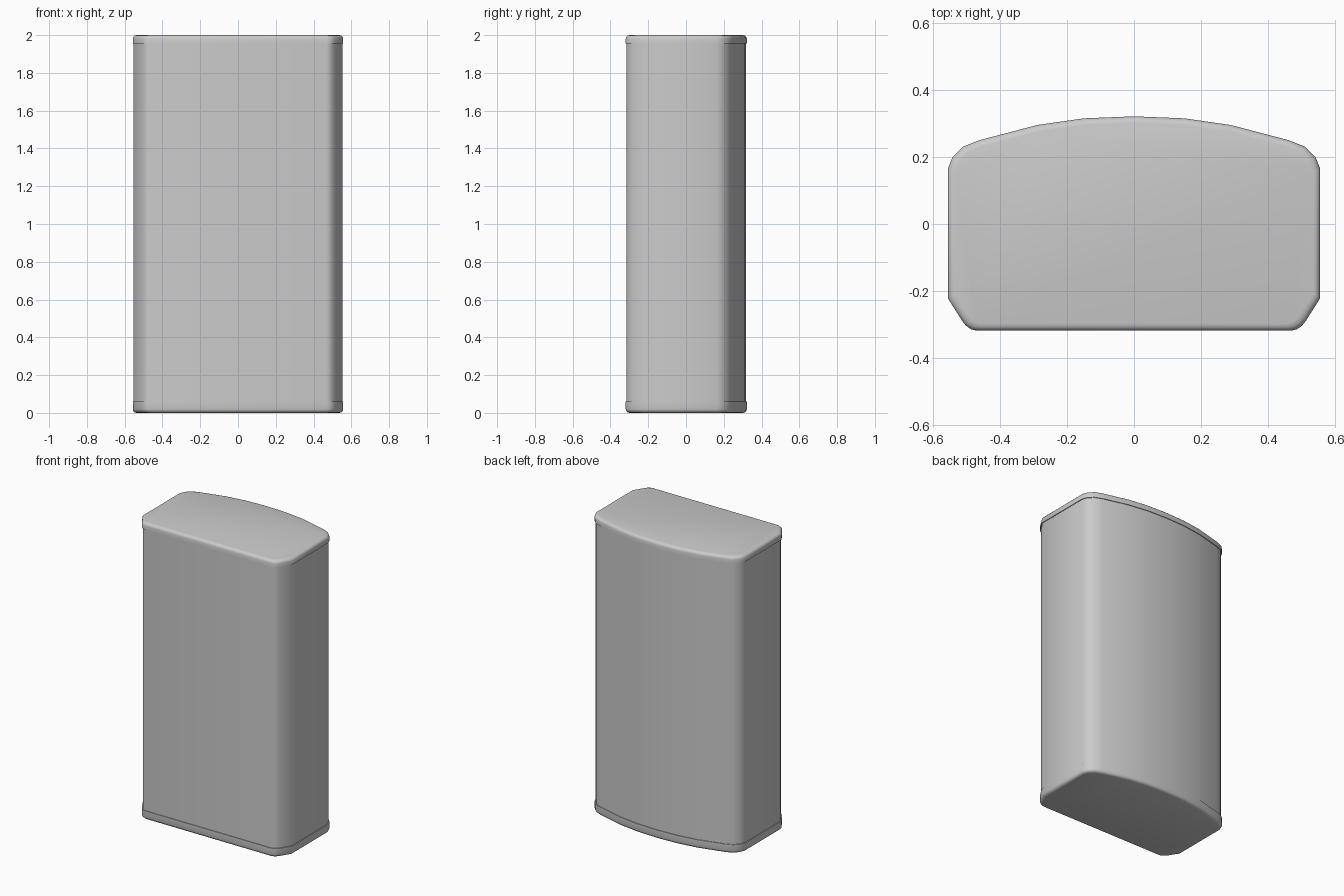
import bpy, bmesh, math

if "Cube" in bpy.data.objects:
    bpy.data.objects.remove(bpy.data.objects["Cube"])

# Right half of the footprint, from front centre round to the back
HALF = [(0.47, -0.319), (0.487, -0.315), (0.503, -0.304), (0.514, -0.29),
        (0.557, -0.222), (0.557, 0.165), (0.543, 0.2), (0.512, 0.231),
        (0.465, 0.25), (0.29, 0.296), (0.15, 0.316)]
OUTLINE = HALF + [(0, 0.322)] + [(-x, y) for x, y in reversed(HALF)]


def stack(name, rings):
    """Loft the footprint through (inset, z) rings and close both ends."""
    bm = bmesh.new()
    loops = []
    for inset, z in rings:
        sx, sy = 1 - inset / 0.557, 1 - inset / 0.32
        loops.append([bm.verts.new((x * sx, y * sy, z)) for x, y in OUTLINE])
    n = len(OUTLINE)
    for a, b in zip(loops, loops[1:]):
        for i in range(n):
            j = (i + 1) % n
            bm.faces.new((a[i], a[j], b[j], b[i]))
    bm.faces.new(list(reversed(loops[0])))
    bm.faces.new(loops[-1])
    bmesh.ops.recalc_face_normals(bm, faces=bm.faces)
    mesh = bpy.data.meshes.new(name)
    bm.to_mesh(mesh)
    bm.free()
    obj = bpy.data.objects.new(name, mesh)
    bpy.context.collection.objects.link(obj)
    bpy.ops.object.select_all(action='DESELECT')
    obj.select_set(True)
    bpy.context.view_layer.objects.active = obj
    bpy.ops.object.shade_smooth_by_angle(angle=math.radians(40))
    return obj


# Rounded rim profile: (inset, distance from the outer face)
R = 0.02
rim = [(R * (1 - math.cos(t)), R * (1 - math.sin(t)))
       for t in (math.radians(a) for a in (0, 30, 60, 90))]

# Main body, slightly inside the caps
stack("body", [(0.005, 0.03), (0.005, 1.98)])

# Top and bottom caps with rounded outer rims
stack("top_cap", [(0, 1.955)] + [(i, 2 - d) for i, d in rim])
stack("bottom_cap", [(i, d) for i, d in reversed(rim)] + [(0, 0.06)])
